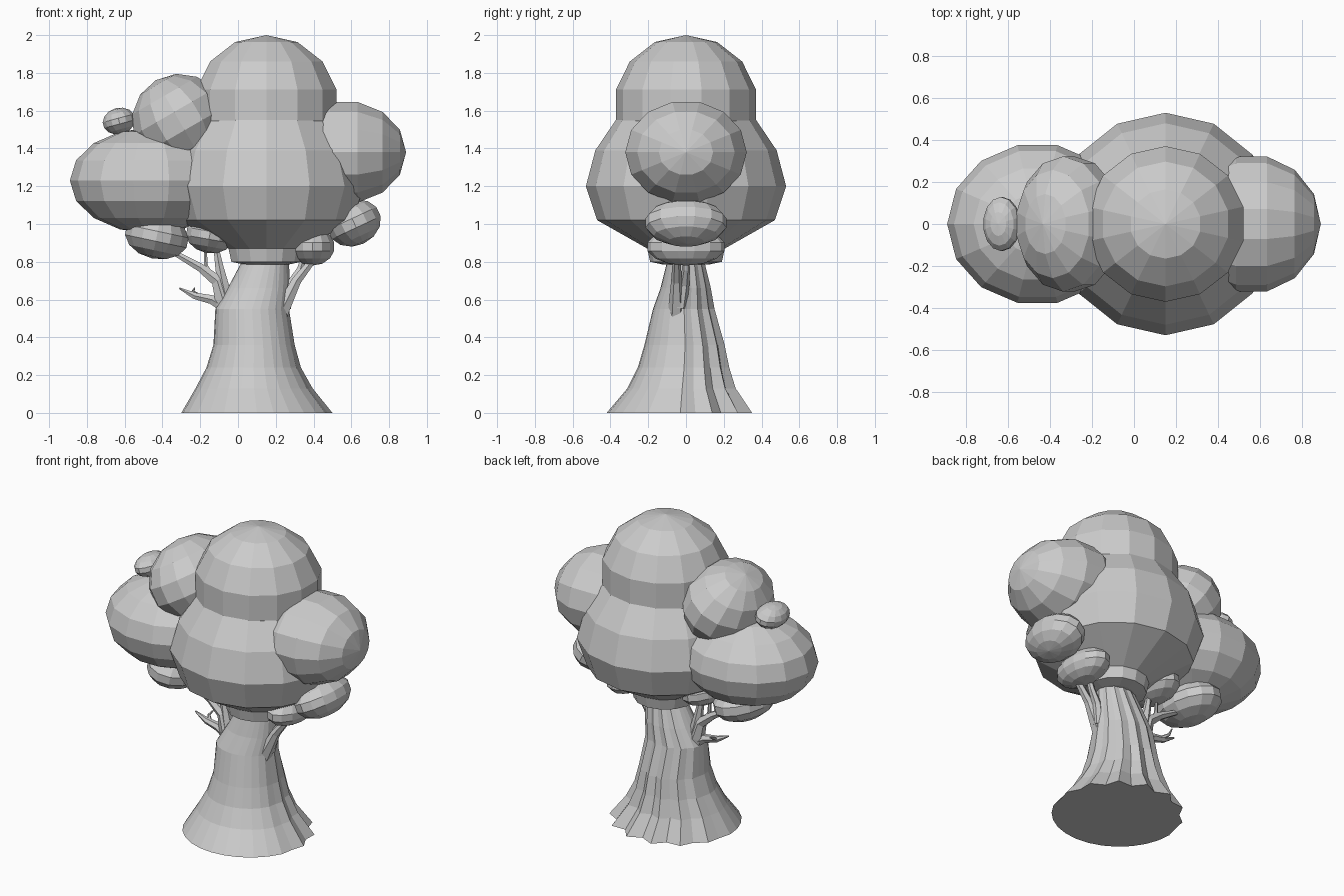
import bpy, bmesh, math
from math import sin, cos, pi
from mathutils import Vector, Matrix

if "Cube" in bpy.data.objects:
    bpy.data.objects.remove(bpy.data.objects["Cube"], do_unlink=True)

clay = bpy.data.materials.new("plain grey")
clay.use_nodes = True
GREY = (0.6, 0.6, 0.6, 1)
clay.diffuse_color = GREY
clay.node_tree.nodes["Principled BSDF"].inputs["Base Color"].default_value = GREY


def loft(name, rings, matrix=Matrix()):
    """Skin a stack of equal rings, bottom to top, and cap both ends."""
    bm = bmesh.new()
    loops = [[bm.verts.new(p) for p in ring] for ring in rings]
    n = len(loops[0])
    for low, high in zip(loops, loops[1:]):
        for i in range(n):
            j = (i + 1) % n
            bm.faces.new((low[i], low[j], high[j], high[i]))
    bm.faces.new(loops[0][::-1])
    bm.faces.new(loops[-1])
    bmesh.ops.remove_doubles(bm, verts=bm.verts, dist=0.0005)
    bmesh.ops.recalc_face_normals(bm, faces=bm.faces)
    bm.transform(matrix)
    mesh = bpy.data.meshes.new(name)
    bm.to_mesh(mesh)
    bm.free()
    mesh.materials.append(clay)
    obj = bpy.data.objects.new(name, mesh)
    bpy.context.collection.objects.link(obj)
    return obj


def circle(r, z, n=14, start=pi / 2):
    return [Vector((r * cos(start + 2 * pi * i / n), r * sin(start + 2 * pi * i / n), z))
            for i in range(n)]


def puff(name, center, size, tilt=0, rows=7, start=pi / 2):
    """Faceted foliage ball; tilt swings its pole about the y axis."""
    angles = [pi * k / rows for k in range(rows + 1)]
    rings = [circle(max(sin(a), 0.0001), -cos(a), start=start) for a in angles]
    turn = Matrix.Rotation(math.radians(tilt), 4, 'Y')
    loft(name, rings, Matrix.Translation(center) @ turn @ Matrix.Diagonal((*size, 1)))


# Main crown: broad body with a narrow neck, and a dome on top
body = [(0.12, 0.785), (0.19, 0.80), (0.205, 0.87), (0.47, 1.02), (0.53, 1.2),
        (0.48, 1.39), (0.365, 1.56)]
loft("crown_body", [circle(r, z) for r, z in body], Matrix.Translation((0.15, 0, 0)))
puff("crown_top", (0.15, 0, 1.63), (0.39, 0.38, 0.37))

# Side foliage
puff("right_puff", (0.56, 0, 1.38), (0.28, 0.33, 0.33), tilt=90)
puff("left_puff", (-0.46, 0, 1.23), (0.43, 0.385, 0.28), rows=8, start=0)
puff("upper_left_puff", (-0.31, 0, 1.545), (0.26, 0.33, 0.25), tilt=-30)
puff("tiny_left_puff", (-0.63, 0, 1.545), (0.09, 0.132, 0.07), tilt=-15)
puff("lower_right_puff", (0.615, 0, 1.005), (0.15, 0.22, 0.12), tilt=-25)
puff("lower_inner_right_puff", (0.395, 0, 0.88), (0.12, 0.21, 0.1))
puff("lower_left_puff", (-0.43, 0, 0.935), (0.175, 0.23, 0.12), tilt=12)
puff("lower_inner_left_puff", (-0.15, 0, 0.94), (0.13, 0.2, 0.095), tilt=10)

# Trunk: flared rings (center x, center y, x radius, y radius, z), fluted toward the back
SIDES = 28
levels = [(0.1, -0.03, 0.4, 0.39, 0), (0.085, -0.02, 0.31, 0.29, 0.13),
          (0.083, -0.01, 0.25, 0.245, 0.24), (0.085, -0.005, 0.215, 0.215, 0.36),
          (0.075, -0.01, 0.195, 0.165, 0.55), (0.11, 0, 0.165, 0.135, 0.66),
          (0.145, 0, 0.125, 0.1, 0.8), (0.15, 0, 0.12, 0.095, 0.86)]
trunk = []
for cx, cy, rx, ry, z in levels:
    ring = []
    for i in range(SIDES):
        a = 2 * pi * i / SIDES
        back = max(0, cos(a - math.radians(75)) + 0.35)
        groove = 1 - 0.1 * back * (i % 2) * (1 - 0.6 * z)
        ring.append(Vector((cx + rx * groove * cos(a), cy + ry * groove * sin(a), z)))
    trunk.append(ring)
loft("trunk", trunk)


def branch(name, points, thick, thin):
    """Tapered six-sided limb along a path in the x-z plane, with a y per point."""
    pts = [Vector(p) for p in points]
    rings = []
    for k, p in enumerate(pts):
        along = (pts[min(k + 1, len(pts) - 1)] - pts[max(k - 1, 0)]).normalized()
        turn = Vector((0, 0, 1)).rotation_difference(along).to_matrix()
        r = thick + (thin - thick) * k / (len(pts) - 1)
        rings.append([p + turn @ v for v in circle(r, 0, 6)])
    loft(name, rings)


# Left branches
branch("left_branch", [(-0.03, 0, 0.48), (-0.08, 0, 0.6), (-0.11, 0, 0.7),
                       (-0.2, 0, 0.77), (-0.36, 0, 0.86)], 0.06, 0.014)
branch("left_upright_branch", [(-0.05, 0, 0.55), (-0.08, 0, 0.68), (-0.1, 0, 0.78),
                               (-0.12, 0, 0.9)], 0.045, 0.014)
branch("left_fork", [(-0.13, 0, 0.71), (-0.17, 0, 0.78), (-0.175, 0, 0.9)], 0.016, 0.008)
branch("left_twig", [(-0.07, 0, 0.56), (-0.14, 0, 0.6), (-0.23, 0, 0.62),
                     (-0.27, 0, 0.64), (-0.31, 0, 0.66)], 0.035, 0.005)
branch("left_twig_fork", [(-0.2, 0, 0.615), (-0.24, 0.04, 0.64), (-0.23, 0.08, 0.66)],
       0.014, 0.004)

# Right branches
branch("right_branch", [(0.21, -0.05, 0.5), (0.26, -0.05, 0.6), (0.31, -0.05, 0.7),
                        (0.42, -0.05, 0.84)], 0.05, 0.018)
branch("right_fork", [(0.25, -0.03, 0.56), (0.28, -0.01, 0.68), (0.33, 0, 0.76),
                      (0.36, 0, 0.86)], 0.035, 0.014)
